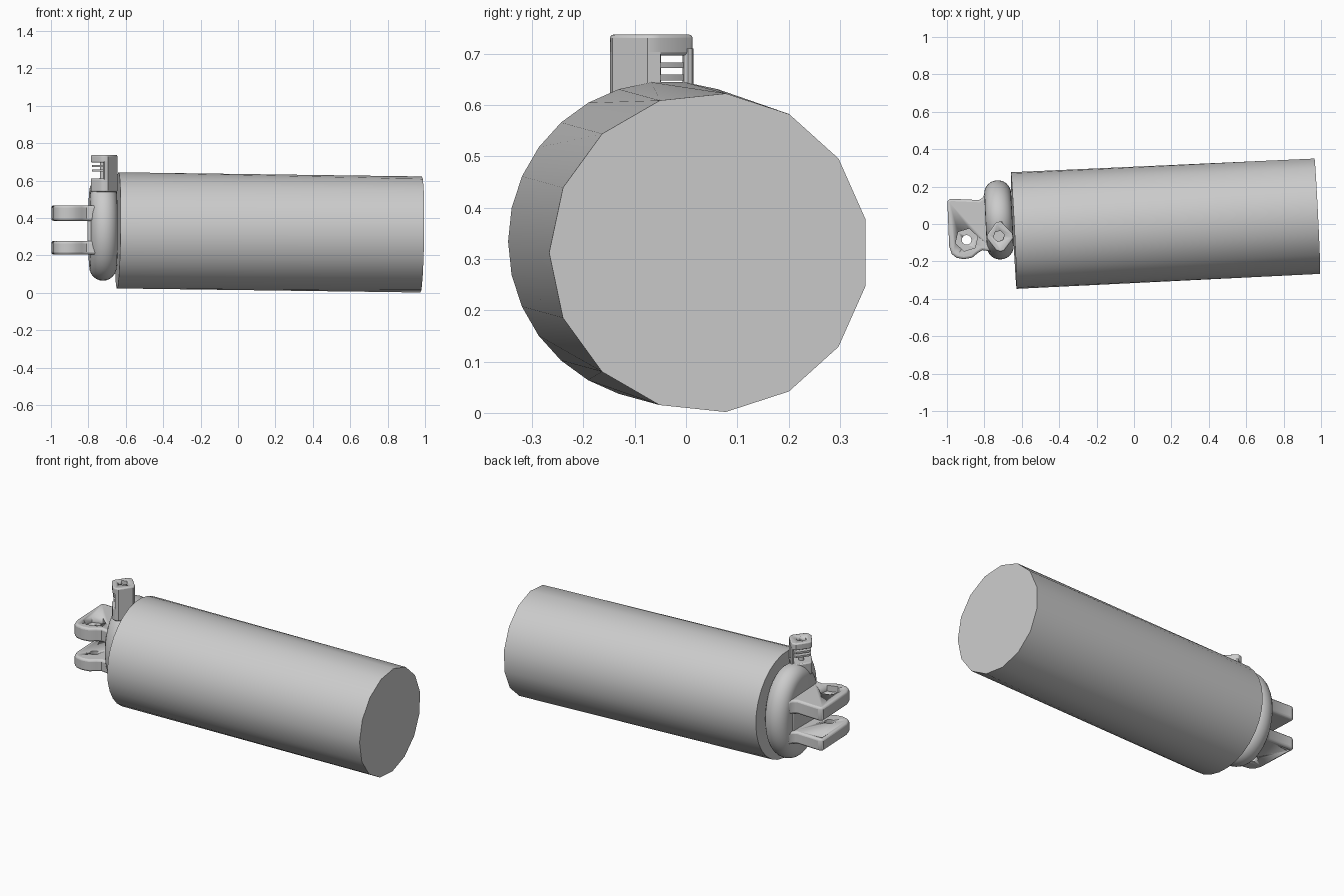
import bpy, bmesh, math
from mathutils import Vector, Matrix

if "Cube" in bpy.data.objects:
    bpy.data.objects.remove(bpy.data.objects["Cube"])

grey = bpy.data.materials.new("plain_grey")
grey.use_nodes = True
grey.diffuse_color = (0.6, 0.6, 0.6, 1)
grey.node_tree.nodes["Principled BSDF"].inputs["Base Color"].default_value = (0.6, 0.6, 0.6, 1)


def finish(name, bm, angle=35):
    bmesh.ops.recalc_face_normals(bm, faces=bm.faces)
    mesh = bpy.data.meshes.new(name)
    bm.to_mesh(mesh)
    bm.free()
    mesh.materials.append(grey)
    obj = bpy.data.objects.new(name, mesh)
    bpy.context.collection.objects.link(obj)
    select(obj)
    bpy.ops.object.shade_smooth_by_angle(angle=math.radians(angle))
    return obj


def select(obj):
    bpy.ops.object.select_all(action='DESELECT')
    obj.select_set(True)
    bpy.context.view_layer.objects.active = obj


def loft(name, rings, angle=35):
    """Skin a list of equal rings of points and cap both ends."""
    bm = bmesh.new()
    loops = [[bm.verts.new(p) for p in ring] for ring in rings]
    n = len(loops[0])
    for a, b in zip(loops, loops[1:]):
        for i in range(n):
            j = (i + 1) % n
            bm.faces.new((a[i], a[j], b[j], b[i]))
    bm.faces.new(loops[0])
    bm.faces.new(loops[-1])
    bmesh.ops.remove_doubles(bm, verts=bm.verts, dist=0.0005)
    return finish(name, bm, angle)


def prism(name, outline, z0, z1, bevel=0.0):
    obj = loft(name, [[(x, y, z) for x, y in outline] for z in (z0, z1)])
    if bevel:
        mod = obj.modifiers.new("rounded_edges", 'BEVEL')
        mod.width, mod.segments = bevel, 3
        mod.limit_method, mod.angle_limit = 'ANGLE', math.radians(50)
        select(obj)
        bpy.ops.object.modifier_apply(modifier=mod.name)
    return obj


def polygon(x, y, r, sides, turn=0.0):
    return [(x + r * math.cos(turn + i * math.tau / sides),
             y + r * math.sin(turn + i * math.tau / sides)) for i in range(sides)]


def cut(obj, outline, z0, z1):
    tool = prism("cutter", outline, z0, z1)
    tool.hide_render = True
    mod = obj.modifiers.new("hole", 'BOOLEAN')
    mod.operation, mod.object, mod.solver = 'DIFFERENCE', tool, 'EXACT'
    select(obj)
    bpy.ops.object.modifier_apply(modifier=mod.name)
    bpy.data.objects.remove(tool)


# Main tube: fine rim at one end, coarse rim at the other
start, end = Vector((-0.643, -0.035, 0.334)), Vector((0.98, 0.045, 0.312))
axis = (end - start).normalized()
side = Vector((0, 0, 1)).cross(axis).normalized()
up = axis.cross(side)


def rim(centre, r, pair):
    angles = [math.pi + math.tau * (i // pair * pair) / 30 for i in range(30)]
    return [centre + r * (side * math.cos(a) + up * math.sin(a)) for a in angles]


loft("tube", [rim(start, 0.312, 1), rim(end, 0.312, 2)], 50)

# Oval end cap with a fully rounded edge
rings = []
for k in range(13):
    t = math.pi * k / 12
    inset = 0.07 * (1 - math.sin(t))
    rings.append([(-0.072 * math.cos(t), (0.212 - inset) * math.cos(a), (0.275 - inset) * math.sin(a))
                  for a in (math.tau * i / 48 for i in range(48))])
cap = loft("end_cap", rings)
cap.matrix_world = Matrix.Translation((-0.722, 0.022, 0.34)) @ Matrix.Rotation(math.radians(2.8), 4, 'Z')

# Two mounting prongs with a bolt hole; the upper one has a nut pocket
prong = [(-0.998, 0.12), (-0.985, 0.135), (-0.83, 0.128), (-0.81, 0.14), (-0.795, 0.165),
         (-0.74, 0.165), (-0.74, -0.15), (-0.81, -0.14), (-0.835, -0.155), (-0.865, -0.18),
         (-0.91, -0.188), (-0.95, -0.18), (-0.975, -0.16), (-0.988, -0.12)]
for name, z0, z1 in (("lower_prong", 0.205, 0.277), ("upper_prong", 0.385, 0.467)):
    plate = prism(name, prong, z0, z1, 0.012)
    cut(plate, polygon(-0.895, -0.085, 0.026, 16), z0 - 0.05, z1 + 0.05)
    if name == "upper_prong":
        cut(plate, polygon(-0.895, -0.085, 0.062, 6, 0.3), z1 - 0.035, z1 + 0.05)
    else:
        cut(plate, polygon(-0.975, 0.105, 0.008, 8), z0 - 0.05, z1 + 0.05)

# Root web behind the prongs
prism("prong_root", [(-0.805, 0.13), (-0.76, 0.14), (-0.76, -0.13), (-0.805, -0.12)], 0.21, 0.46, 0.01)

# Clamp block on top: base, side wall, corner post, slotted fins, screw and head
diamond = [(-0.788, -0.075), (-0.783, -0.055), (-0.738, 0.008), (-0.712, 0.014), (-0.65, -0.05),
           (-0.645, -0.075), (-0.695, -0.143), (-0.715, -0.148), (-0.737, -0.14)]
head = prism("clamp_head", diamond, 0.696, 0.737, 0.007)
cut(head, polygon(-0.722, -0.065, 0.03, 6, 0.3), 0.715, 0.78)
prism("clamp_base", diamond, 0.54, 0.612, 0.006)
wall = [(-0.65, -0.05), (-0.645, -0.075), (-0.695, -0.143), (-0.715, -0.148),
        (-0.722, -0.13), (-0.672, -0.06)]
prism("clamp_wall", wall, 0.56, 0.72)
prism("clamp_post", polygon(-0.71, 0.004, 0.011, 8), 0.57, 0.71)
fin = [(-0.722 + (x + 0.722) * 0.88, -0.065 + (y + 0.065) * 0.88) for x, y in diamond]
for name, z in (("lower_fin", 0.648), ("upper_fin", 0.672)):
    prism(name, fin, z, z + 0.011)
prism("clamp_screw", polygon(-0.722, -0.065, 0.016, 12), 0.58, 0.71)
